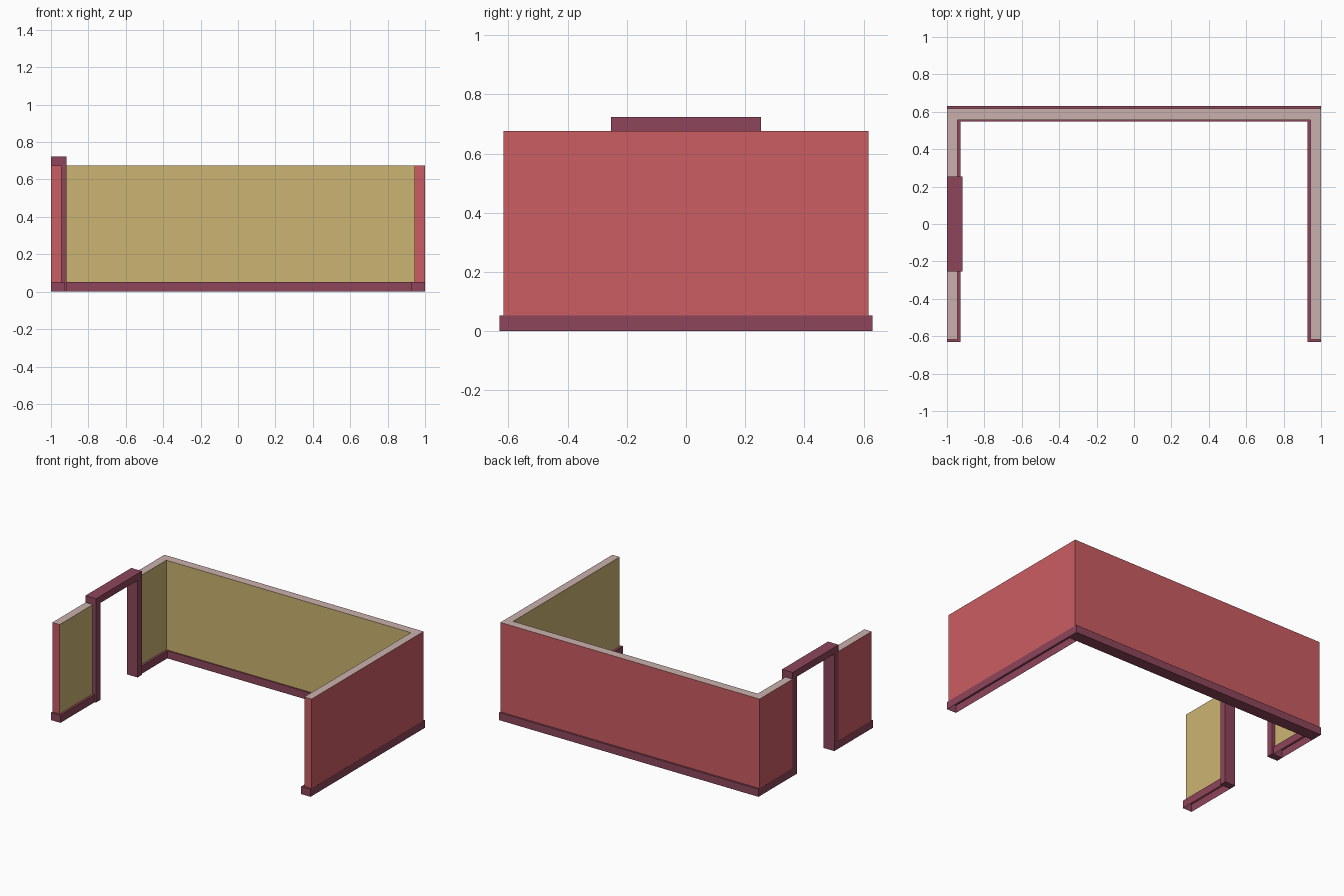
import bpy, bmesh
from mathutils import Vector

if "Cube" in bpy.data.objects:
    bpy.data.objects.remove(bpy.data.objects["Cube"])


def material(name, rgb):
    def lin(c):
        c /= 255
        return c / 12.92 if c <= 0.04045 else ((c + 0.055) / 1.055) ** 2.4
    m = bpy.data.materials.new(name)
    m.diffuse_color = (*[lin(c) for c in rgb], 1)
    m.use_nodes = True
    m.node_tree.nodes["Principled BSDF"].inputs["Base Color"].default_value = m.diffuse_color
    return m


RED = material("outer wall red", (203, 93, 98))
YELLOW = material("inner wall yellow", (203, 180, 114))
PINK = material("wall top pale pink", (203, 176, 172))
PLUM = material("trim plum", (141, 70, 91))


def box(name, lo, hi, mats, rule=None, open_bottom=False):
    """Axis-aligned box between two corners; rule(normal) picks the material index."""
    lo, hi = Vector(lo), Vector(hi)
    bm = bmesh.new()
    bmesh.ops.create_cube(bm, size=1)
    for v in bm.verts:
        v.co = Vector(((lo[i] + hi[i]) / 2 + v.co[i] * (hi[i] - lo[i])) for i in range(3))
    bm.normal_update()
    if rule:
        for f in bm.faces:
            f.material_index = rule(f.normal)
    if open_bottom:
        under = [f for f in bm.faces if f.normal.z < -0.9]
        bmesh.ops.delete(bm, geom=under, context='FACES_ONLY')
    me = bpy.data.meshes.new(name)
    bm.to_mesh(me)
    bm.free()
    for m in mats:
        me.materials.append(m)
    ob = bpy.data.objects.new(name, me)
    bpy.context.collection.objects.link(ob)
    return ob


def wall(name, lo, hi, inward):
    """Red outside and ends, yellow on the room side, pale on top."""
    d = Vector(inward)
    box(name, lo, hi, [RED, YELLOW, PINK],
        lambda n: 2 if n.z > 0.9 else 1 if n.dot(d) > 0.9 else 0)


H, S = 0.676, 0.053           # wall top, skirting top
OUT, IN, SK = 0.999, 0.943, 0.928   # side wall outer / inner, skirting inner
DOOR, OPEN = 0.253, 0.205     # door frame outer / opening half widths

# Back wall and its skirting
wall("back_wall", (-OUT, 0.557, S), (OUT, 0.617, H), (0, -1, 0))
box("back_skirting", (-1, 0.547, 0), (1, 0.63, S), [PLUM])

# Right wall, and the left wall split by the doorway
sides = [("right", 1, -0.63, 0.557),
         ("left_front", -1, -0.63, -DOOR + 0.002),
         ("left_back", -1, DOOR - 0.002, 0.557)]
for name, s, y0, y1 in sides:
    xs = sorted((s * OUT, s * IN))
    ks = sorted((s, s * SK))
    wall(name + "_wall", (xs[0], max(y0, -0.617), S), (xs[1], y1, H), (-s, 0, 0))
    # hollow underneath
    box(name + "_skirting", (ks[0], y0, 0), (ks[1], min(y1, 0.547), S), [PLUM],
        open_bottom=True)

# Door frame: two jambs and a lintel standing above the wall
for name, s in (("front", -1), ("back", 1)):
    ys = sorted((s * DOOR, s * OPEN))
    box(name + "_door_jamb", (-1, ys[0], 0), (-0.918, ys[1], H), [PLUM])
box("door_lintel", (-1, -DOOR, H), (-0.918, DOOR, 0.723), [PLUM])
